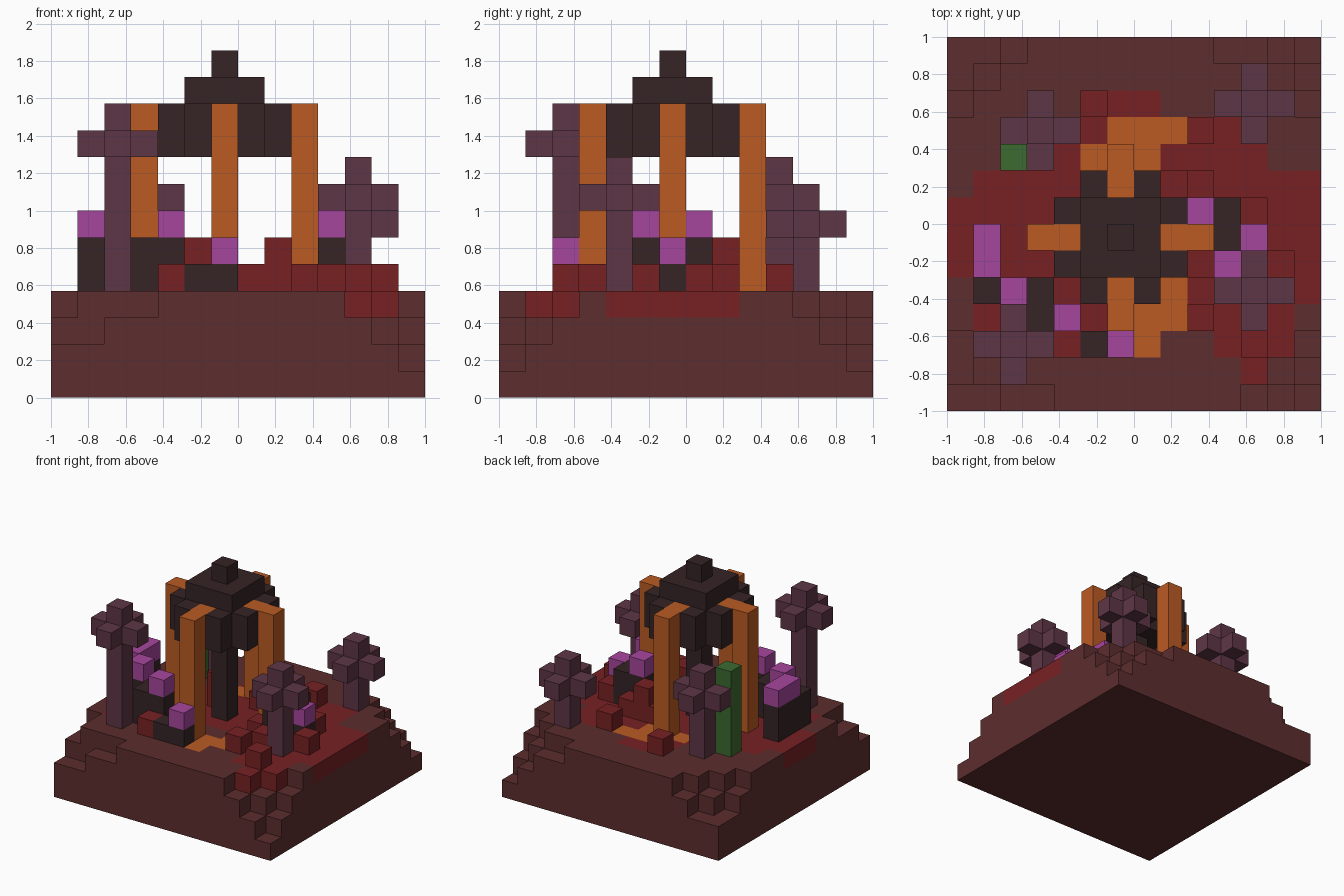
import bpy
import bmesh
from mathutils import Vector
from itertools import product

if "Cube" in bpy.data.objects:
    bpy.data.objects.remove(bpy.data.objects["Cube"])

N = 14            # blocks along each side
U = 2 / N         # block size


def linear(c):
    c /= 255
    return c / 12.92 if c <= 0.04045 else ((c + 0.055) / 1.055) ** 2.4


def material(name, *rgb):
    m = bpy.data.materials.new(name)
    m.use_nodes = True
    col = [linear(c) for c in rgb] + [1]
    m.diffuse_color = col
    bsdf = m.node_tree.nodes["Principled BSDF"]
    bsdf.inputs["Base Color"].default_value = col
    bsdf.inputs["Roughness"].default_value = 0.9
    return m


BROWN = material("brown earth", 93, 45, 46)
RED = material("red moss", 120, 33, 35)
ORANGE = material("orange stone", 187, 91, 36)
DARK = material("dark stone", 54, 36, 37)
PURPLE = material("purple wood", 94, 54, 70)
PINK = material("pink bloom", 166, 70, 157)
GREEN = material("green stalk", 60, 106, 48)

parts = {}


def box(part, mat, lo, hi=None):
    """Fill a block range, both ends included."""
    cells = parts.setdefault(part, {})
    for c in product(*(range(a, b + 1) for a, b in zip(lo, hi or lo))):
        cells[c] = mat


def column(part, mat, i, j, bottom, top):
    box(part, mat, (i, j, bottom), (i, j, top))


# Ground slab with stepped corners
box("ground", BROWN, (0, 0, 0), (N - 1, N - 1, 3))

# Red moss spans in the ground surface, row by row from the front
moss = {1: [(11, 11)], 2: [(4, 4), (10, 12)], 3: [(1, 1), (5, 5), (9, 12)],
        4: [(4, 5), (9, 13)], 5: [(0, 13)], 6: [(0, 13)], 7: [(0, 13)],
        8: [(1, 13)], 9: [(4, 4), (8, 11)], 10: [(5, 5), (9, 11)], 11: [(5, 7)]}
for j, spans in moss.items():
    for a, b in spans:
        box("ground", RED, (a, j, 3), (b, j, 3))

# Orange paving at the front and back pillars
for a, b, j in ((7, 7, 2), (6, 8, 3), (8, 8, 4), (5, 7, 9), (6, 8, 10)):
    box("ground", ORANGE, (a, j, 3), (b, j, 3))

# Corner steps: remaining height -> cells
steps = {1: [(13, 0), (13, 13)],
         2: [(0, 0), (1, 0), (0, 13), (1, 13), (0, 12), (12, 0), (13, 1),
             (12, 13), (13, 12)],
         3: [(2, 0), (3, 0), (0, 1), (0, 2), (2, 13), (1, 12), (0, 11),
             (11, 0), (12, 1), (13, 2), (10, 13), (11, 13), (12, 12), (13, 11)]}
for height, cells in steps.items():
    for i, j in cells:
        for k in range(height, 4):
            parts["ground"].pop((i, j, k), None)

# Shrine: central column, stepped roof and finial
C = 6
column("shrine_column", DARK, C, C, 4, 8)
box("shrine_roof", DARK, (C - 1, C - 1, 9), (C + 1, C + 1, 11))
for a, b in product((-2, 2), (-1, 1)):
    column("shrine_roof", DARK, C + a, C + b, 9, 10)
    column("shrine_roof", DARK, C + b, C + a, 9, 10)
column("shrine_finial", DARK, C, C, 12, 12)

# Four pillars, each with a beam end reaching into the roof
for name, dx, dy in (("left", 1, 0), ("right", -1, 0), ("front", 0, -1), ("back", 0, 1)):
    part = name + "_pillar"
    column(part, ORANGE, C + 3 * dx, C + 3 * dy, 4, 10)
    column(part, ORANGE, C + 2 * dx, C + 2 * dy, 10, 10)

# Trees: trunk with a cross-shaped crown
for name, i, j, top in (("front_right", 2, 2, 10), ("back_left", 11, 11, 7),
                        ("front_left", 11, 4, 8), ("back_right", 3, 10, 8)):
    part = name + "_tree"
    column(part, PURPLE, i, j, 4, top)
    box(part, PURPLE, (i - 1, j, top - 1), (i + 1, j, top - 1))
    box(part, PURPLE, (i, j - 1, top - 1), (i, j + 1, top - 1))

# Green stalk
column("green_stalk", GREEN, 2, 9, 4, 8)

# Dark rocks, some carrying a pink bloom
for i, j, top in ((1, 4, 5), (3, 3, 5), (3, 4, 5), (5, 2, 4), (10, 6, 5), (10, 7, 5)):
    column("rocks", DARK, i, j, 4, top)
for i, j, top in ((1, 5, 6), (1, 6, 6), (2, 4, 6), (4, 3, 6), (6, 2, 5),
                  (9, 7, 6), (10, 5, 6), (11, 6, 5)):
    column("rocks", DARK, i, j, 4, top - 1)
    column("blooms", PINK, i, j, top, top)

# Red moss mounds
for i, j, top in ((4, 2, 4), (11, 2, 4), (9, 3, 4), (9, 5, 4), (10, 4, 4), (12, 5, 4),
                  (11, 7, 4), (7, 8, 4), (8, 8, 5), (9, 8, 4), (9, 10, 4), (5, 11, 4),
                  (5, 7, 5)):
    column("moss_mounds", RED, i, j, 4, top)

# Turn the blocks into meshes, keeping only the exposed faces
filled = {c for cells in parts.values() for c in cells}
for name, cells in parts.items():
    mats = list(dict.fromkeys(cells.values()))
    bm = bmesh.new()
    for cell, mat in cells.items():
        for axis, side in product(range(3), (0, 1)):
            near = list(cell)
            near[axis] += 2 * side - 1
            if tuple(near) in filled:
                continue
            u, v = (axis + 1) % 3, (axis + 2) % 3
            ring = []
            for a, b in ((0, 0), (1, 0), (1, 1), (0, 1)):
                p = Vector(cell)
                p[axis] += side
                p[u] += a
                p[v] += b
                ring.append(bm.verts.new(p * U - Vector((1, 1, 0))))
            face = bm.faces.new(ring if side else ring[::-1])
            face.material_index = mats.index(mat)
    bmesh.ops.remove_doubles(bm, verts=bm.verts, dist=U / 100)
    mesh = bpy.data.meshes.new(name)
    bm.to_mesh(mesh)
    bm.free()
    for m in mats:
        mesh.materials.append(m)
    bpy.context.collection.objects.link(bpy.data.objects.new(name, mesh))
